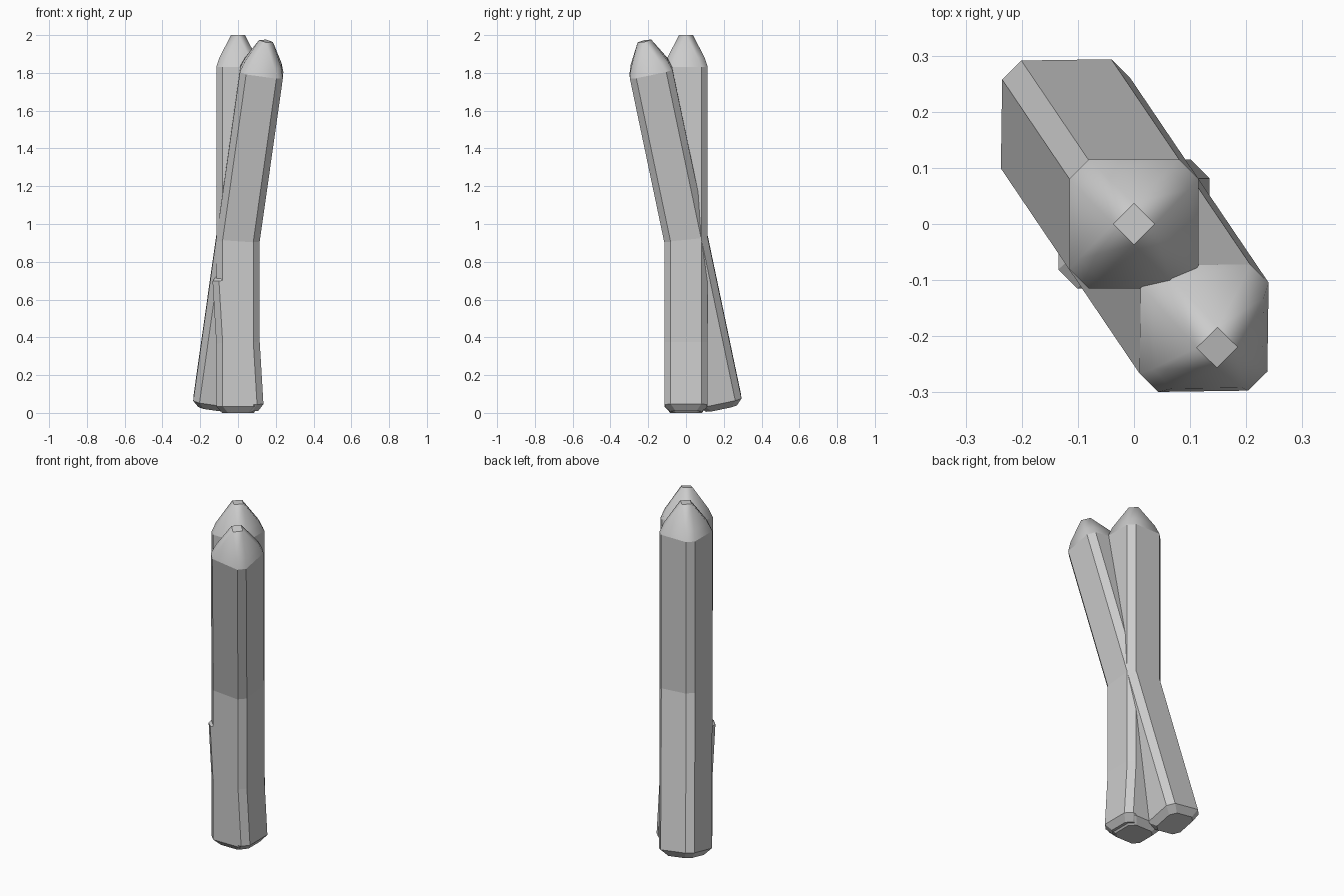
import bpy, bmesh
from mathutils import Vector

if "Cube" in bpy.data.objects:
    bpy.data.objects.remove(bpy.data.objects["Cube"])

HALF, CUT = 0.115, 0.034  # post half width and corner chamfer


def ring(bm, z, h, c):
    """Square section with chamfered corners."""
    k = h - c
    pts = [(h, -k), (h, k), (k, h), (-k, h), (-h, k), (-h, -k), (-k, -h), (k, -h)]
    return [bm.verts.new((x, y, z)) for x, y in pts]


def make_post(name, base, direction, sections, smooth_from):
    """Loft chamfered-square sections (z, half, chamfer) and lean them along direction."""
    bm = bmesh.new()
    rings = [ring(bm, *s) for s in sections]
    bm.faces.new(rings[0][::-1])
    for r, (a, b) in enumerate(zip(rings, rings[1:])):
        for i in range(8):
            j = (i + 1) % 8
            f = bm.faces.new((a[i], a[j], b[j], b[i]))
            f.smooth = r >= smooth_from
    bm.faces.new(rings[-1])
    bmesh.ops.remove_doubles(bm, verts=bm.verts, dist=1e-4)
    bmesh.ops.recalc_face_normals(bm, faces=bm.faces)
    mesh = bpy.data.meshes.new(name)
    bm.to_mesh(mesh)
    bm.free()
    obj = bpy.data.objects.new(name, mesh)
    obj.location = base
    obj.rotation_mode = 'QUATERNION'
    obj.rotation_quaternion = Vector((0, 0, 1)).rotation_difference(Vector(direction))
    bpy.context.collection.objects.link(obj)
    return obj


# Long stakes: bevelled foot, straight shaft, rounded point with a diamond tip
stake = [(0, 0.083, 0.03), (0.035, HALF, CUT), (1.83, HALF, CUT),
         (1.88, 0.099, 0.036), (2.0, 0.037, 0.037)]
make_post("upright_stake", (0, 0, 0), (0, 0, 1), stake, 2)
make_post("leaning_stake", (-0.127, 0.187, 0.03), (0.142, -0.21, 1), stake, 2)

# Short slightly leaning block around the foot of the upright stake
block = [(0, 0.085, 0.03), (0.035, HALF, CUT), (0.70, HALF, CUT), (0.735, 0.085, 0.03)]
make_post("foot_block", (0.022, 0, 0.005), (-0.06, 0, 1), block, 9)
